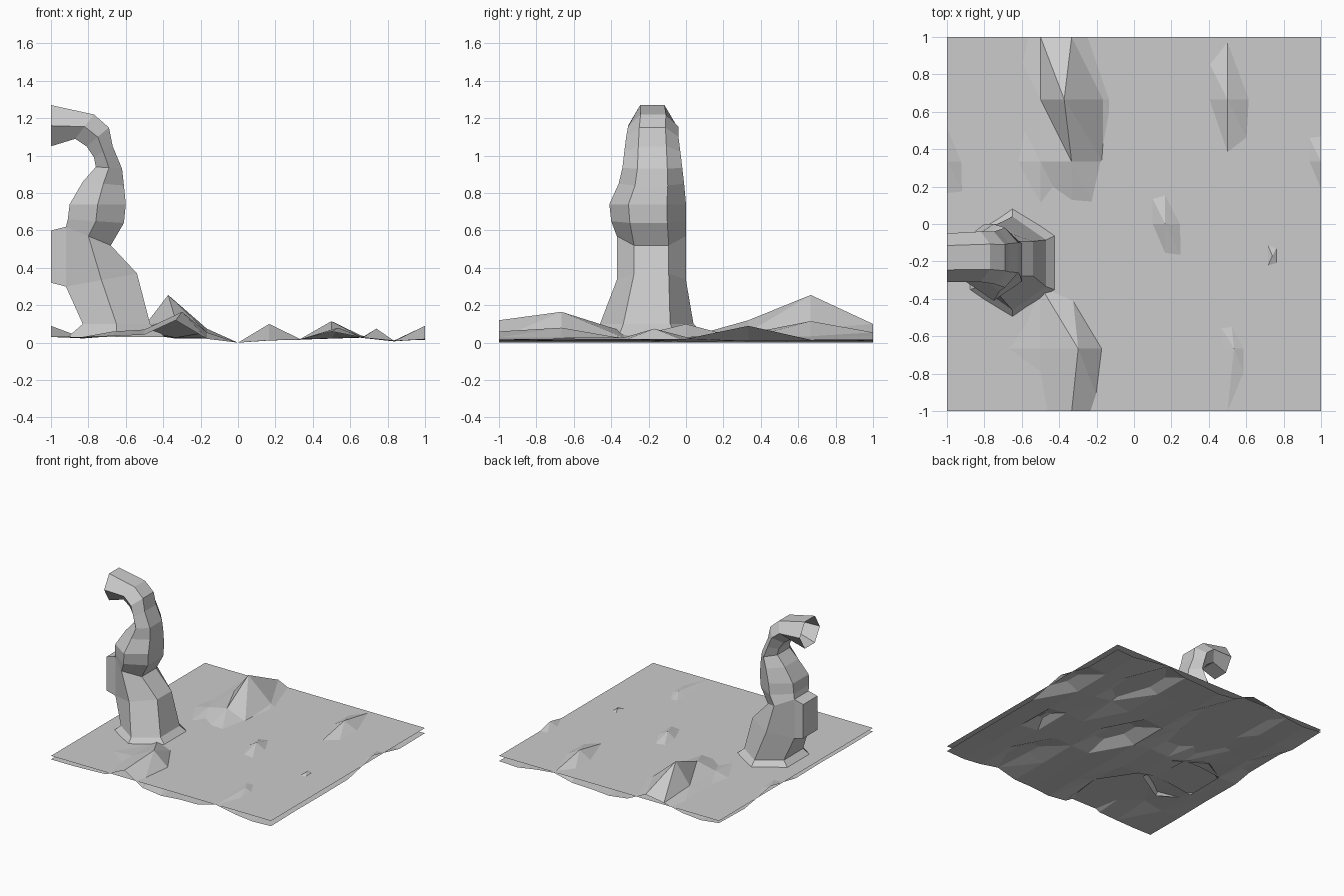
import bpy, bmesh, random

if "Cube" in bpy.data.objects:
    bpy.data.objects.remove(bpy.data.objects["Cube"])

random.seed(4)
WATER = 0.06


def finish(name, bm):
    me = bpy.data.meshes.new(name)
    bm.to_mesh(me)
    bm.free()
    ob = bpy.data.objects.new(name, me)
    bpy.context.collection.objects.link(ob)
    return ob


# Flat water sheet
bm = bmesh.new()
bmesh.ops.create_grid(bm, x_segments=1, y_segments=1, size=1)
for v in bm.verts:
    v.co.z = WATER
finish("water_sheet", bm)

# Sea bed: low rippled grid, with single vertices raised into peaks
# keys are grid steps (x in sixths, y in thirds); values are heights
peaks = {(-2, 2): .255, (-3, 2): .09, (-1, 2): .075, (-2, 3): .10, (-3, 3): .075,
         (-2, 1): .12, (-3, 1): .085, (-1, 1): .055, (-4, 1): .05,
         (-2, -2): .165, (-2, -3): .12, (-3, -2): .07, (-1, -2): .055, (-3, -1): .06,
         (1, 0): .10, (3, 2): .115, (3, 3): .055, (3, 1): .05, (3, -2): .08,
         (3, -3): .06, (-6, 1): .09, (6, 1): .09, (-4, -2): .06}
shift = {(-2, 2): -.04, (-2, -2): .035, (3, -2): .035}
ripple = [.04, .03, .045, .045, .03, .025, 0, .015, .02, .03, .035, .01, .02]
bm = bmesh.new()
grid = {}
for i in range(-6, 7):
    for j in range(-3, 4):
        z = peaks.get((i, j), ripple[i + 6] * random.uniform(.7, 1.1))
        grid[i, j] = bm.verts.new((i / 6 + shift.get((i, j), 0), j / 3, z))
# small rock tip between grid lines
grid[4, 0].co.z = .03
for i in range(-6, 6):
    for j in range(-3, 3):
        if i in (-5, -4) and j == -1:
            continue      # opening under the rock spire
        a, b, c, d = grid[i, j], grid[i + 1, j], grid[i + 1, j + 1], grid[i, j + 1]
        if i == 4 and j == -1:
            tip = bm.verts.new((.74, -.17, .075))
            for p, q in ((a, b), (b, c), (c, d), (d, a)):
                bm.faces.new((p, q, tip))
        else:
            bm.faces.new((a, b, d))
            bm.faces.new((b, c, d))
finish("sea_bed", bm)

# Rock spire: six-sided rings given by inner x,z / outer x,z / min y, max y
rings = [(-.91, .03, -.39, .03, -.52, .11),
         (-.83, .10, -.47, .10, -.46, .04),
         (-.92, .30, -.54, .37, -.37, .00),
         (-.92, .62, -.68, .52, -.37, .00),
         (-.91, .66, -.61, .64, -.40, .00),
         (-.90, .74, -.60, .74, -.41, .00),
         (-.83, .86, -.61, .84, -.36, -.01),
         (-.76, .94, -.62, .93, -.34, -.02),
         (-.77, .99, -.67, 1.05, -.33, -.03),
         (-.81, 1.05, -.69, 1.15, -.32, -.04),
         (-.87, 1.09, -.77, 1.22, -.31, -.04),
         (-1.0, 1.05, -1.0, 1.27, -.31, -.05)]
bm = bmesh.new()
loops = []
for xi, zi, xo, zo, y0, y1 in rings:
    ym, h = (y0 + y1) / 2, (y1 - y0) / 4
    xm, zm = (xi + xo) / 2, (zi + zo) / 2
    pts = [(xo, ym - h, zo), (xo, ym + h, zo), (xm, y1, zm),
           (xi, ym + h, zi), (xi, ym - h, zi), (xm, y0, zm)]
    loops.append([bm.verts.new(p) for p in pts])
stub = None
for n, (lo, up) in enumerate(zip(loops, loops[1:])):
    for k in range(6):
        m = (k + 1) % 6
        f = bm.faces.new((lo[k], lo[m], up[m], up[k]))
        if n == 2 and k == 3:
            stub = f
# Broken side stub ending at the border
out = bmesh.ops.extrude_discrete_faces(bm, faces=[stub])["faces"][0]
for v in out.verts:
    v.co.x = -1
    v.co.z = .46 + (v.co.z - .46) * .87
finish("rock_spire", bm)
